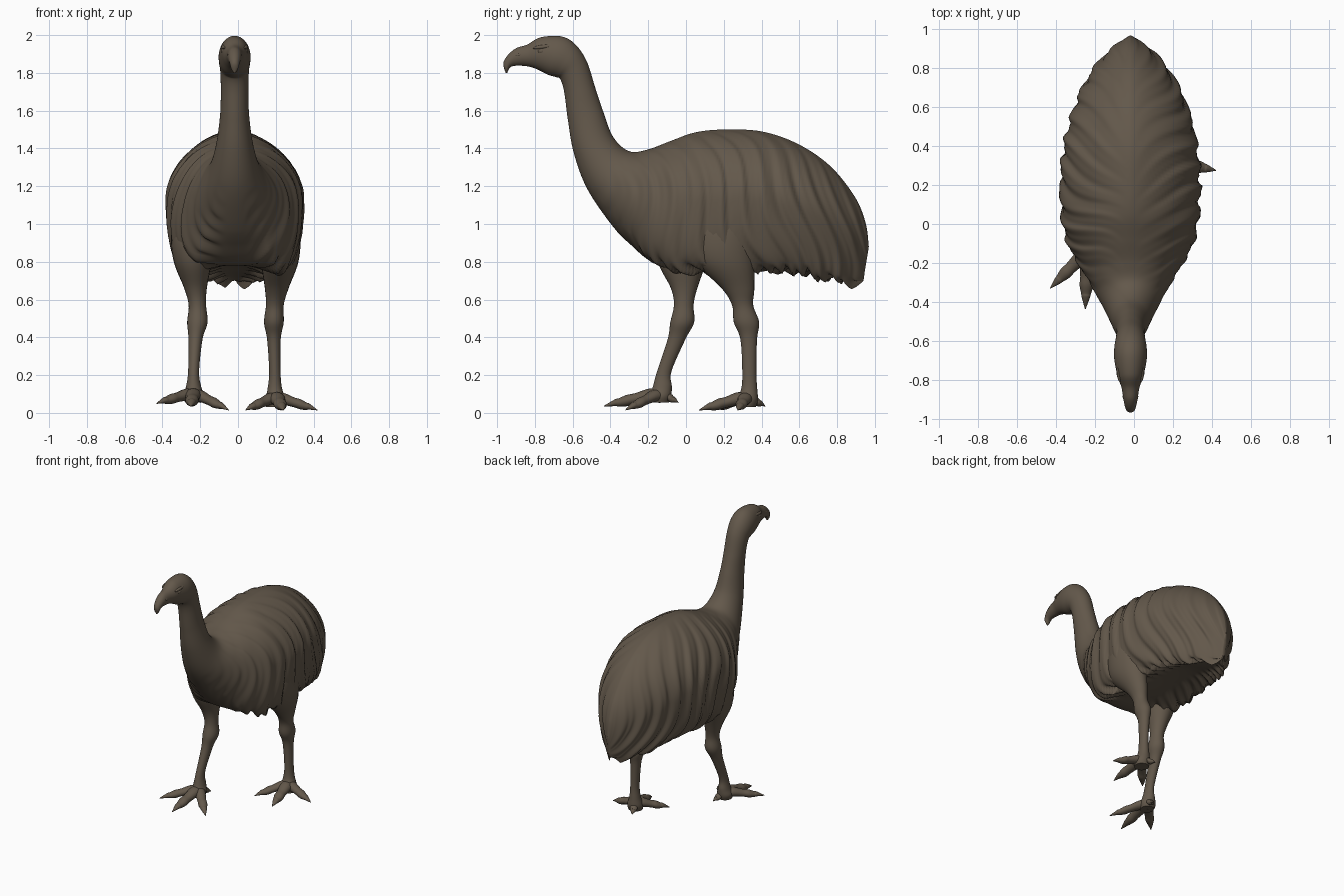
import bpy, math
from mathutils import Vector

old = bpy.data.objects.get("Cube")
if old:
    bpy.data.objects.remove(old, do_unlink=True)

brown = bpy.data.materials.new("dull_brown")
brown.use_nodes = True
COLOUR = (0.125, 0.098, 0.07, 1)
brown.diffuse_color = COLOUR
bsdf = next(n for n in brown.node_tree.nodes if n.type == "BSDF_PRINCIPLED")
bsdf.inputs["Base Color"].default_value = COLOUR
bsdf.inputs["Roughness"].default_value = 0.8


def finish(obj, angle=35):
    obj.data.materials.append(brown)
    bpy.ops.object.select_all(action="DESELECT")
    obj.select_set(True)
    bpy.context.view_layer.objects.active = obj
    bpy.ops.object.shade_smooth_by_angle(angle=math.radians(angle))


def loft(name, rings, angle=35):
    """Skin a list of equal-length rings and cap both ends."""
    n = len(rings[0])
    verts = [p for ring in rings for p in ring]
    faces = [list(reversed(range(n))), list(range(len(verts) - n, len(verts)))]
    for r in range(len(rings) - 1):
        for i in range(n):
            j = (i + 1) % n
            faces.append((r * n + i, r * n + j, r * n + n + j, r * n + n + i))
    mesh = bpy.data.meshes.new(name)
    mesh.from_pydata(verts, [], faces)
    obj = bpy.data.objects.new(name, mesh)
    bpy.context.collection.objects.link(obj)
    bpy.context.view_layer.objects.active = obj
    obj.select_set(True)
    bpy.ops.object.mode_set(mode="EDIT")
    bpy.ops.mesh.select_all(action="SELECT")
    bpy.ops.mesh.normals_make_consistent(inside=False)
    bpy.ops.object.mode_set(mode="OBJECT")
    finish(obj, angle)


def spline(rows, steps):
    """Smooth rows of numbers with a Catmull-Rom curve."""
    out = []
    for k in range(len(rows) - 1):
        a, b = rows[max(k - 1, 0)], rows[k]
        c, d = rows[k + 1], rows[min(k + 2, len(rows) - 1)]
        for s in range(steps):
            t = s / steps
            out.append([q + 0.5 * t * (r - p + t * (2 * p - 5 * q + 4 * r - w
                        + t * (3 * (q - r) + w - p)))
                        for p, q, r, w in zip(a, b, c, d)])
    return out + [list(rows[-1])]


def clamp(t):
    return max(0.0, min(1.0, t))


# Body, neck and head sections: underside y z, upper side y z, half width
SECTIONS = [
    (.94, .71, .968, .88, .012), (.89, .685, .95, 1.01, .065), (.82, .70, .89, 1.15, .14),
    (.70, .72, .76, 1.31, .23), (.55, .75, .59, 1.425, .30), (.35, .755, .40, 1.49, .345),
    (.10, .75, .20, 1.5, .357), (-.15, .765, .05, 1.485, .335), (-.30, .89, -.08, 1.44, .265),
    (-.42, 1.03, -.20, 1.395, .195), (-.53, 1.2, -.30, 1.385, .135), (-.595, 1.38, -.385, 1.46, .098),
    (-.625, 1.55, -.44, 1.6, .077), (-.645, 1.7, -.48, 1.72, .073),
    (-.665, 1.765, -.525, 1.86, .076), (-.685, 1.777, -.585, 1.95, .083),
    (-.73, 1.79, -.66, 1.993, .083), (-.79, 1.82, -.77, 1.988, .066),
    (-.84, 1.835, -.84, 1.95, .046), (-.90, 1.838, -.90, 1.93, .036),
    (-.93, 1.83, -.945, 1.892, .028), (-.943, 1.808, -.967, 1.85, .019),
    (-.945, 1.8, -.955, 1.8, .005)]
POINTS, RIM = 160, 0.8


def lock(q):
    """Overlapping feather lock: slow rise, quicker drop."""
    f = q % 1
    f = f / 0.66 if f < 0.66 else (1 - f) / 0.34
    return f * f * (3 - 2 * f) - 0.5


def feathered_ring(row):
    by, bz, ty, tz, w = row
    low, high = Vector((-.018, by, bz)), Vector((-.018, ty, tz))
    mid, half = (low + high) / 2, (high - low) / 2
    skirt = clamp((mid.y + .25) / .3)
    plume = clamp((mid.y + .42) / .5)
    ring = []
    for i in range(POINTS):
        a = 2 * i / POINTS
        side = 1 if a <= 1 else -1
        u = a if a <= 1 else 2 - a
        v = u / RIM
        # Hanging skirt section with a shallow hollow, blended to an ellipse
        if v <= 1:
            hx = math.sin(math.pi * v) ** 1.3 if v < .5 else 1 - .35 * (2 * v - 1) ** 2
            hz = math.cos(math.pi * v)
        else:
            k = (u - RIM) / (1 - RIM)
            hx, hz = .65 * (1 - k), -1 + .09 * math.sin(k * math.pi / 2)
        x = skirt * hx + (1 - skirt) * math.sin(math.pi * u)
        h = skirt * hz + (1 - skirt) * math.cos(math.pi * u)
        # Feather locks run along the back, then droop down the flanks
        wob = .03 * math.sin(8 * v + side + 6 * mid.y)
        q = (mid.y - .6 * v ** .5 + wob) / .14 + .4 * side
        cover = plume * clamp(v * 2.5 - .1) * clamp((1.15 - v) * 7) * clamp(w / .12)
        d = cover * (.021 * lock(q) + .008 * lock(q * 2.3 + v))
        out = Vector((side * x * half.length, 0, 0)) + half * h
        p = mid + Vector((side * x * w, 0, 0)) + half * h + out.normalized() * d
        # Ragged tips along the lower edge
        tip = clamp(1 - abs(v - 1) * 6) * plume
        p.z -= tip * .04 * (lock(q * 2) + .2 * math.sin(q * 5))
        ring.append(p)
    return ring


loft("body_neck_and_head", [feathered_ring(r) for r in spline(SECTIONS, 14)], 75)


def oval_leg(name, rows):
    """Leg from horizontal ovals: centre x y z, radius x y."""
    rings = []
    for x, y, z, rx, ry in spline(rows, 6):
        rings.append([(x + rx * math.cos(t * math.pi / 12),
                       y + ry * math.sin(t * math.pi / 12), z) for t in range(24)])
    loft(name, rings)


oval_leg("left_leg", [
    (.2, .15, 1.12, .1, .13), (.215, .18, .95, .115, .165), (.22, .205, .8, .1, .155),
    (.205, .275, .66, .063, .087), (.195, .3, .57, .047, .056), (.19, .32, .48, .052, .067),
    (.19, .332, .39, .036, .044), (.195, .335, .22, .03, .037),
    (.195, .335, .13, .038, .042), (.2, .325, .07, .055, .056), (.2, .32, .03, .05, .05)])
oval_leg("right_leg", [
    (-.22, .02, 1.12, .1, .13), (-.24, 0, .95, .115, .165), (-.24, -.02, .8, .1, .13),
    (-.225, -.01, .66, .06, .07), (-.215, -.012, .57, .046, .052), (-.215, -.02, .48, .054, .063),
    (-.225, -.05, .39, .037, .047), (-.235, -.115, .22, .029, .038),
    (-.235, -.125, .14, .04, .05), (-.235, -.135, .09, .055, .057), (-.235, -.14, .055, .045, .05)])


def toe(name, start, end, radius):
    """Knuckled toe running into a thin claw."""
    start, end = Vector(start), Vector(end)
    way = end - start
    across = Vector((-way.y, way.x, 0)).normalized()
    rings = []
    # Share of length, share of radius, extra height
    for t, r, lift in spline([(0, 1.1, 0), (.2, 1.05, .014), (.45, .85, .01), (.6, .88, .008),
                              (.74, .63, .006), (.8, .54, .008), (1, .06, 0)], 4):
        c = start + way * t + Vector((0, 0, lift))
        rings.append([c + across * (radius * r * math.cos(k * math.pi / 8))
                      + Vector((0, 0, radius * .85 * r * math.sin(k * math.pi / 8)))
                      for k in range(16)])
    loft(name, rings)


FEET = {
    "left": ((.2, .32, .07), (.42, .275, .015), (.24, .07, .015), (.04, .14, .015), (.16, .42, .035)),
    "right": ((-.235, -.135, .09), (-.43, -.33, .05), (-.25, -.435, .035),
              (-.05, -.32, .015), (-.2, -.04, .055))}
for side, (root, outer, middle, inner, hind) in FEET.items():
    for part, tip, radius in (("outer", outer, .036), ("middle", middle, .04),
                              ("inner", inner, .036), ("hind", hind, .03)):
        toe(f"{side}_{part}_toe", root, tip, radius)


def ball(name, place, size, turn=0):
    bpy.ops.mesh.primitive_uv_sphere_add(segments=20, ring_count=12, radius=1, location=place)
    obj = bpy.context.object
    obj.name, obj.scale, obj.rotation_euler.x = name, size, turn
    finish(obj)


# Eyes under low brows, and nostrils
for name, s in (("left", 1), ("right", -1)):
    ball(name + "_eye", (-.018 + s * .058, -.765, 1.915), (.014, .02, .016))
    ball(name + "_brow", (-.018 + s * .054, -.75, 1.938), (.017, .06, .012), .12)
    ball(name + "_nostril", (-.018 + s * .034, -.885, 1.895), (.006, .016, .007), .3)
